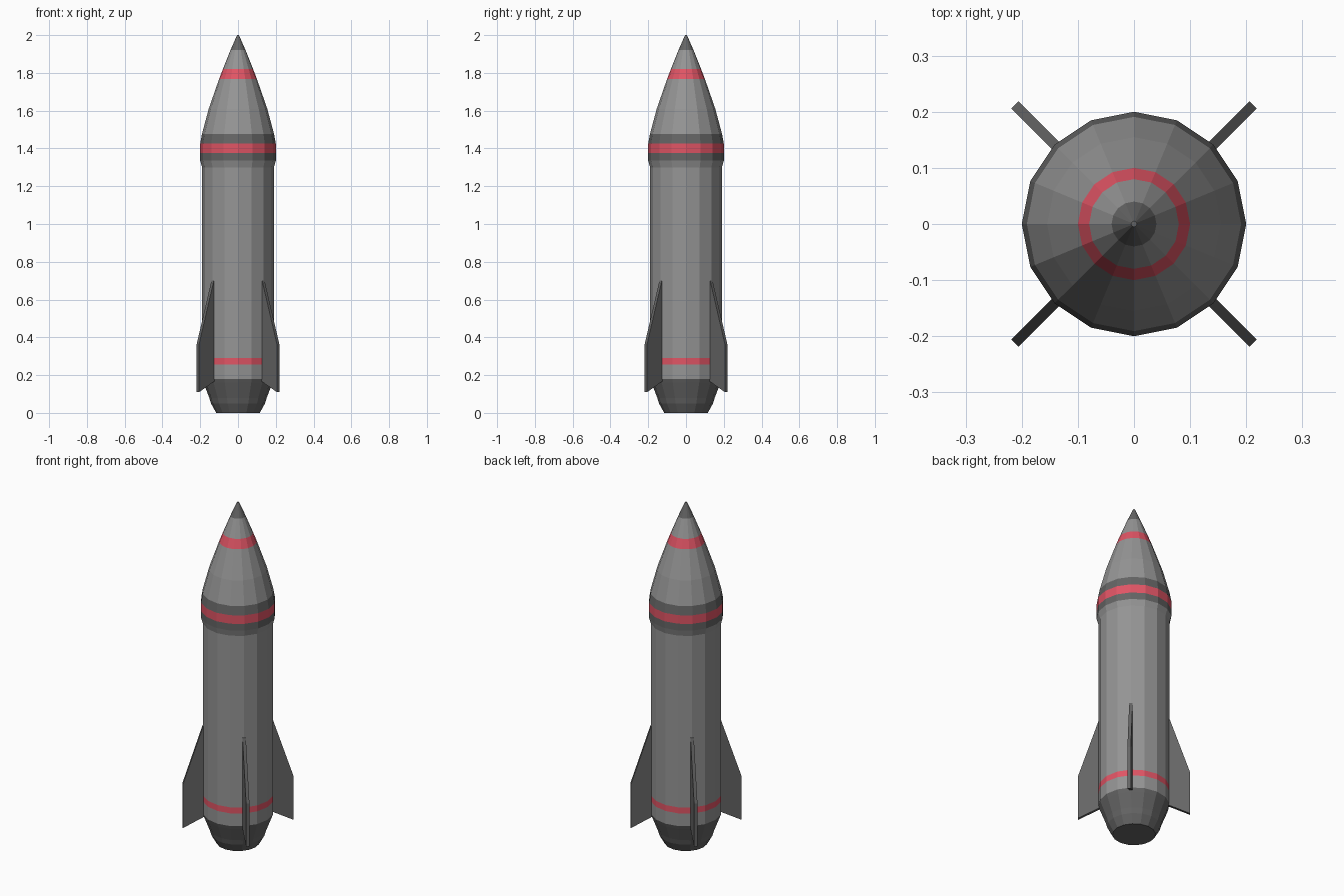
import bpy, bmesh
from math import cos, sin, pi, radians
from mathutils import Matrix

if "Cube" in bpy.data.objects:
    bpy.data.objects.remove(bpy.data.objects["Cube"])

SIDES = 16


def material(name, rgb):
    m = bpy.data.materials.new(name)
    m.diffuse_color = (*rgb, 1)
    m.use_nodes = True
    m.node_tree.nodes["Principled BSDF"].inputs["Base Color"].default_value = m.diffuse_color
    return m


GREY = material("hull_grey", (0.30, 0.30, 0.30))
DARK = material("trim_dark", (0.13, 0.13, 0.13))
RED = material("stripe_red", (0.75, 0.09, 0.13))
MATS = [GREY, DARK, RED]


def finish(name, bm):
    bmesh.ops.recalc_face_normals(bm, faces=bm.faces)
    me = bpy.data.meshes.new(name)
    bm.to_mesh(me)
    bm.free()
    for m in MATS:
        me.materials.append(m)
    ob = bpy.data.objects.new(name, me)
    bpy.context.collection.objects.link(ob)
    return ob


def lathe(name, profile, colours, cap_bottom=False, cap_top=False):
    """Revolve (radius, z) points; one material index per band."""
    bm = bmesh.new()
    rings = [[bm.verts.new((r * cos(2 * pi * i / SIDES), r * sin(2 * pi * i / SIDES), z))
              for i in range(SIDES)] for r, z in profile]
    for a, b, c in zip(rings, rings[1:], colours):
        for i in range(SIDES):
            j = (i + 1) % SIDES
            bm.faces.new((a[i], a[j], b[j], b[i])).material_index = c
    if cap_bottom:
        bm.faces.new(rings[0][::-1]).material_index = colours[0]
    if cap_top:
        bm.faces.new(rings[-1]).material_index = colours[-1]
    ob = finish(name, bm)
    # open tubes: make sure the bands face outward
    me = ob.data
    if me.polygons[0].normal.dot(me.polygons[0].center) < 0:
        me.flip_normals()
    return ob


# Engine nozzle with flat base
lathe("nozzle", [(0.115, 0), (0.143, 0.05), (0.152, 0.08), (0.183, 0.16), (0.19, 0.18)],
      [1, 1, 1, 1], cap_bottom=True)

# Main hull with lower stripe
lathe("hull", [(0.19, 0.18), (0.19, 0.255), (0.19, 0.29), (0.19, 1.30)], [0, 2, 0])

# Collar with its stripe
lathe("collar", [(0.19, 1.30), (0.2, 1.335), (0.2, 1.375), (0.2, 1.425), (0.191, 1.476)],
      [0, 1, 2, 1])

# Nose cone with stripe and dark tip
lathe("nose_cone", [(0.191, 1.476), (0.155, 1.61), (0.1, 1.768), (0.08, 1.82),
                    (0.04, 1.92), (0.005, 2.0)], [0, 0, 2, 0, 1], cap_top=True)

# Four fins on the diagonals
FIN = [(0.17, 0.175), (0.30, 0.11), (0.30, 0.365), (0.19, 0.70), (0.17, 0.71)]
T = 0.009
for k in range(4):
    bm = bmesh.new()
    face = bm.faces.new([bm.verts.new((r, -T, z)) for r, z in FIN])
    ext = bmesh.ops.extrude_face_region(bm, geom=[face], use_keep_orig=True)
    verts = [v for v in ext["geom"] if isinstance(v, bmesh.types.BMVert)]
    bmesh.ops.translate(bm, verts=verts, vec=(0, 2 * T, 0))
    for f in bm.faces:
        f.material_index = 1
    bmesh.ops.transform(bm, matrix=Matrix.Rotation(radians(45 + 90 * k), 4, 'Z'), verts=bm.verts)
    finish(f"fin_{k + 1}", bm)
